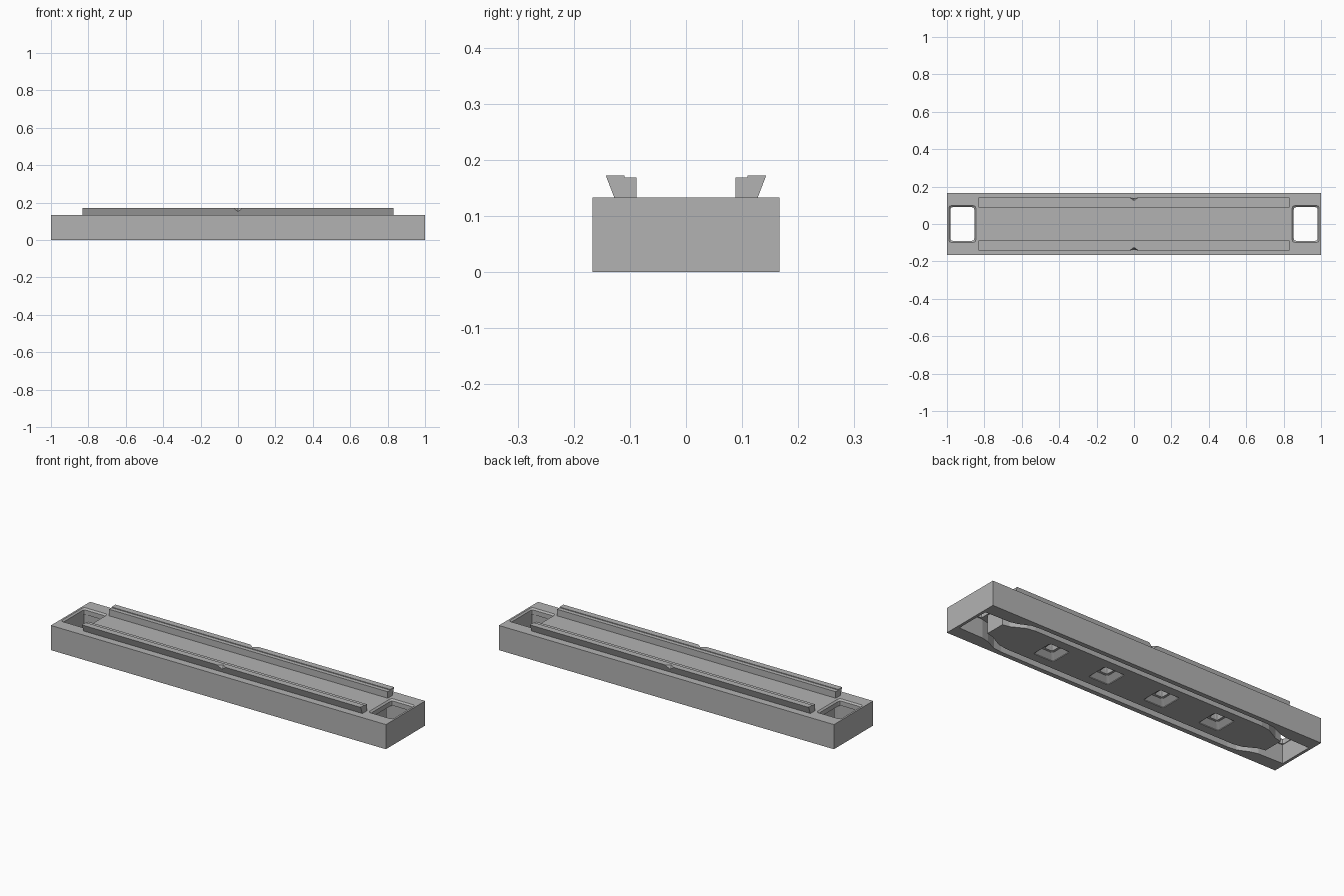
import bpy, bmesh
from mathutils import Matrix

if "Cube" in bpy.data.objects:
    bpy.data.objects.remove(bpy.data.objects["Cube"], do_unlink=True)

grey = bpy.data.materials.new("plain grey")
grey.use_nodes = True
grey.diffuse_color = (0.45, 0.45, 0.45, 1)
grey.node_tree.nodes["Principled BSDF"].inputs["Base Color"].default_value = (0.45, 0.45, 0.45, 1)

BODY_H = 0.133
GROOVE_TOP = 0.1


def loft(name, rings):
    """Solid from a stack of matching point rings."""
    bm = bmesh.new()
    loops = [[bm.verts.new(p) for p in ring] for ring in rings]
    n = len(loops[0])
    for a, b in zip(loops, loops[1:]):
        for i in range(n):
            j = (i + 1) % n
            bm.faces.new((a[i], a[j], b[j], b[i]))
    bm.faces.new(loops[0][::-1])
    bm.faces.new(loops[-1])
    bmesh.ops.recalc_face_normals(bm, faces=bm.faces)
    mesh = bpy.data.meshes.new(name)
    bm.to_mesh(mesh)
    bm.free()
    mesh.materials.append(grey)
    obj = bpy.data.objects.new(name, mesh)
    bpy.context.collection.objects.link(obj)
    return obj


def prism(name, outline, z0, z1):
    return loft(name, [[(x, y, z) for x, y in outline] for z in (z0, z1)])


def mirrored(quarter):
    """Closed outline from its +x +y quarter, listed from the end towards the middle."""
    half = quarter + [(-x, y) for x, y in reversed(quarter)]
    return half + [(-x, -y) for x, y in half]


def rounded(cx, hx, hy, r=0.012):
    """Rectangle with softened corners."""
    k = r * 0.3
    q = [(hx, hy - r), (hx - k, hy - k), (hx - r, hy)]
    return [(cx + x, y) for x, y in mirrored(q)]


def cut(target, cutter):
    cutter.hide_render = True
    cutter.hide_viewport = False
    mod = target.modifiers.new("cut", "BOOLEAN")
    mod.operation = "DIFFERENCE"
    mod.solver = "EXACT"
    mod.object = cutter
    bpy.context.view_layer.objects.active = target
    bpy.ops.object.modifier_apply(modifier=mod.name)
    bpy.data.objects.remove(cutter, do_unlink=True)


# Body: long bar with a flared channel underneath and a slot at each end
body = prism("body", mirrored([(1, 0.167)]), 0, BODY_H)
channel = [(0.985, 0.095), (0.84, 0.098), (0.8, 0.108), (0.74, 0.136), (0.69, 0.142)]
cut(body, prism("channel_cutter", mirrored(channel), -0.05, GROOVE_TOP))
for side in (-1, 1):
    levels = [(0.05, 0), (BODY_H - 0.008, 0), (BODY_H, 0.008), (BODY_H + 0.01, 0.018)]
    rings = [[(x, y, z) for x, y in rounded(side * 0.918, 0.064 + g, 0.09 + g)]
             for z, g in levels]
    cut(body, loft("slot_cutter", rings))

# Core: flared block filling the channel apart from a groove around it
core_shape = [(0.848, 0.055), (0.81, 0.062), (0.74, 0.1), (0.69, 0.108)]
core = prism("core", mirrored(core_shape), 0.002, GROOVE_TOP + 0.005)

# Stepped square pits in the underside of the core
for i in range(4):
    cx = (i - 1.5) * 0.335
    steps = [(-0.01, 0.06), (0.006, 0.06), (0.03, 0.035), (0.031, 0.024), (0.06, 0.018)]
    cut(core, loft("pit_cutter", [[(x, y, z) for x, y in rounded(cx, h, h, 0.008)]
                                  for z, h in steps]))

# Rails: undercut strips with a stepped top and a small notch at mid length
profile = [(0.088, 0.128), (0.128, 0.128), (0.128, BODY_H), (0.143, 0.172),
           (0.11, 0.172), (0.11, 0.168), (0.088, 0.168)]
for side, name in ((-1, "front_rail"), (1, "back_rail")):
    rail = loft(name, [[(x, side * y, z) for y, z in profile] for x in (-0.832, 0.832)])
    notch = [[(x * r, side * 0.143 + y * r, z)
              for x, y in ((1, 0), (0, 0.75), (-1, 0), (0, -0.75))]
             for z, r in ((0.136, 0.001), (0.172, 0.025), (0.18, 0.03))]
    cut(rail, loft("notch_cutter", notch))
